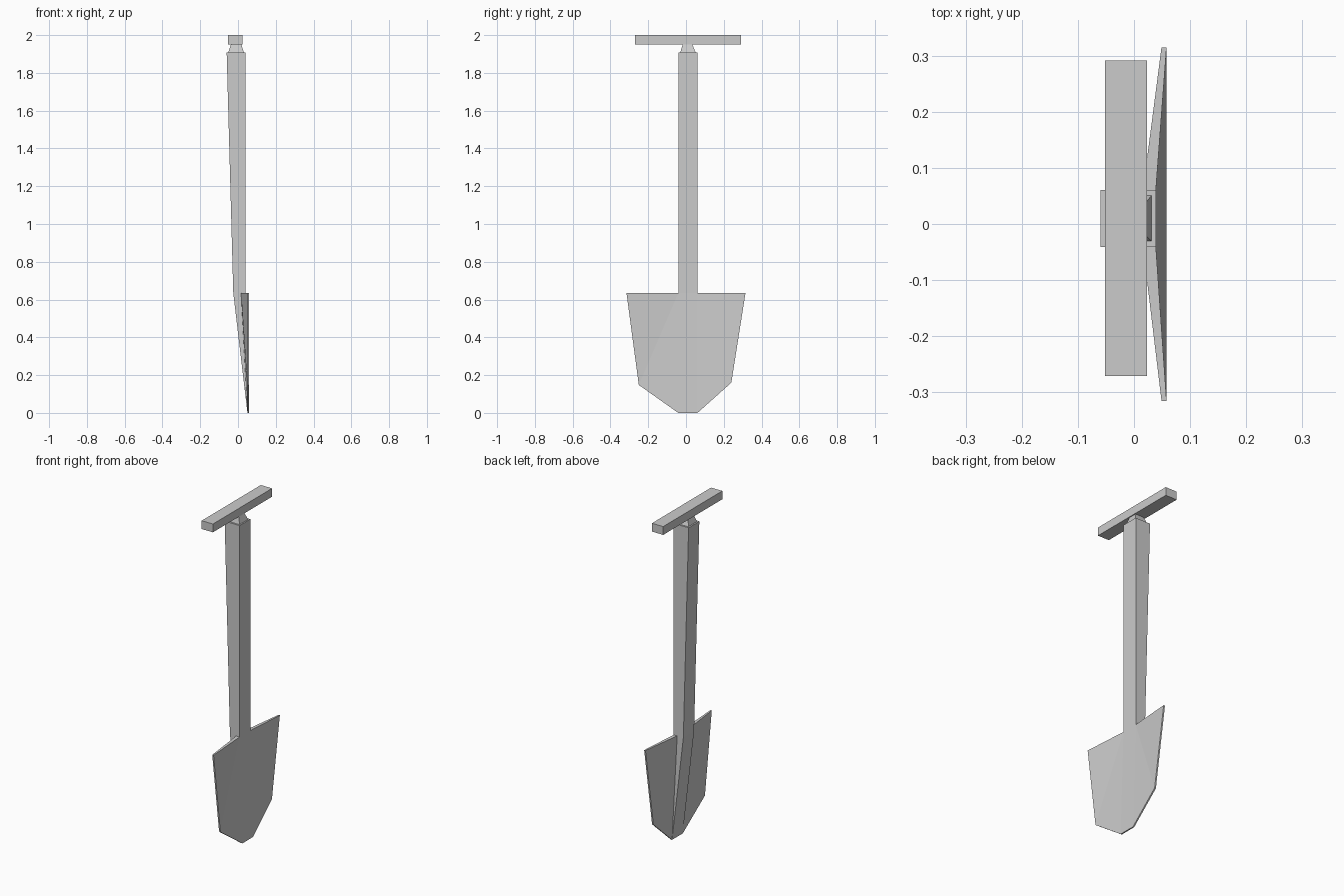
import bpy

if "Cube" in bpy.data.objects:
    bpy.data.objects.remove(bpy.data.objects["Cube"])


def make_mesh(name, verts, faces):
    mesh = bpy.data.meshes.new(name)
    mesh.from_pydata(verts, [], faces)
    obj = bpy.data.objects.new(name, mesh)
    bpy.context.collection.objects.link(obj)
    return obj


def loft(name, sections):
    """Capped square tube; sections run upward: (z, x0, x1, y0, y1)."""
    verts, faces = [], [(3, 2, 1, 0)]
    for z, x0, x1, y0, y1 in sections:
        verts += [(x0, y0, z), (x1, y0, z), (x1, y1, z), (x0, y1, z)]
    for s in range(len(sections) - 1):
        a, b = 4 * s, 4 * s + 4
        faces += [(a + i, a + (i + 1) % 4, b + (i + 1) % 4, b + i) for i in range(4)]
    t = len(verts) - 4
    faces.append((t, t + 1, t + 2, t + 3))
    return make_mesh(name, verts, faces)


# Crossbar grip
loft("grip", [(1.95, -0.052, 0.023, -0.271, 0.291),
              (2.0, -0.052, 0.023, -0.271, 0.291)])

# Tapered neck between shaft and grip
loft("neck", [(1.905, -0.052, 0.032, -0.031, 0.052),
              (1.95, -0.038, 0.018, -0.018, 0.034)])

# Shaft, tapering into a spine down the back of the blade
loft("shaft", [(0.0, 0.05, 0.055, -0.041, 0.061),
               (0.635, -0.025, 0.039, -0.041, 0.061),
               (1.907, -0.06, 0.039, -0.041, 0.061)])

# Dished blade: outline points (y, z, front x, back x)
outline = [
    (-0.315, 0.635, 0.058, 0.049),
    (-0.041, 0.635, 0.039, 0.016),
    (0.061, 0.635, 0.039, 0.016),
    (0.315, 0.635, 0.058, 0.049),
    (0.24, 0.16, 0.058, 0.049),
    (0.061, 0.0, 0.058, 0.05),
    (-0.041, 0.0, 0.058, 0.05),
    (-0.25, 0.148, 0.058, 0.049),
]
n = len(outline)
verts = [(f, y, z) for y, z, f, b in outline] + [(b, y, z) for y, z, f, b in outline]
front = [(0, 7, 1), (7, 6, 1), (1, 6, 5, 2), (2, 5, 4), (2, 4, 3)]
back = [tuple(i + n for i in reversed(f)) for f in front]
rim = [(i, (i + 1) % n, (i + 1) % n + n, i + n) for i in range(n)]
make_mesh("blade", verts, front + back + rim)
